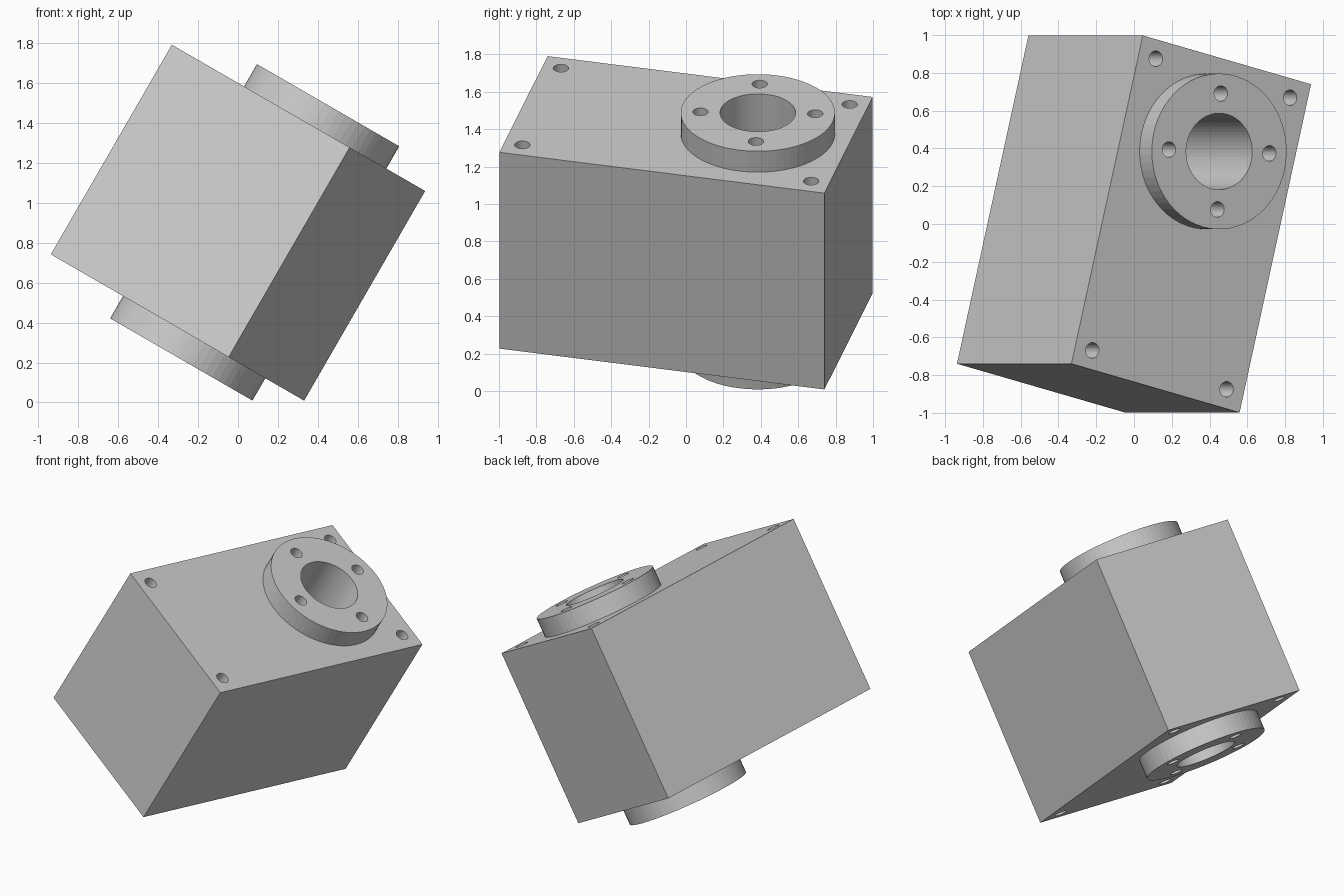
import bpy, bmesh
from math import radians, cos, sin
from mathutils import Matrix, Vector

if "Cube" in bpy.data.objects:
    bpy.data.objects.remove(bpy.data.objects["Cube"])

# Tilted frame of the whole block
FRAME = (Matrix.Translation((0, 0, 0.9))
         @ Matrix.Rotation(radians(30), 4, 'Y')
         @ Matrix.Rotation(radians(-14.1), 4, 'Z'))
HALF = Vector((0.53, 0.896, 0.606))
BORE_Y = 0.396
FLANGE_TOP = 0.735


def make_object(name, bm):
    mesh = bpy.data.meshes.new(name)
    bm.to_mesh(mesh)
    bm.free()
    obj = bpy.data.objects.new(name, mesh)
    obj.matrix_world = FRAME
    bpy.context.collection.objects.link(obj)
    return obj


def add_cylinder(bm, x, y, radius, depth, sides):
    bmesh.ops.create_cone(bm, cap_ends=True, segments=sides, radius1=radius,
                          radius2=radius, depth=depth,
                          matrix=Matrix.Translation((x, y, 0)))


def boolean(target, cutter, operation):
    mod = target.modifiers.new(operation.lower(), 'BOOLEAN')
    mod.operation = operation
    mod.solver = 'EXACT'
    mod.object = cutter
    cutter.hide_render = True
    bpy.context.view_layer.objects.active = target
    bpy.ops.object.modifier_apply(modifier=mod.name)
    bpy.data.objects.remove(cutter)


# Rectangular housing
bm = bmesh.new()
bmesh.ops.create_cube(bm, size=2, matrix=Matrix.Diagonal((*HALF, 1)))
housing = make_object("bearing_housing", bm)

# Flange passing through, raised on both faces
bm = bmesh.new()
add_cylinder(bm, 0, BORE_Y, 0.412, 2 * FLANGE_TOP, 64)
boolean(housing, make_object("flange", bm), 'UNION')

# Central bore, flange bolt circle and corner mounting holes
bm = bmesh.new()
add_cylinder(bm, 0, BORE_Y, 0.202, 2, 64)
for i in range(4):
    a = radians(12.2 + 90 * i)
    add_cylinder(bm, 0.307 * cos(a), BORE_Y + 0.307 * sin(a), 0.041, 2, 32)
for sx in (-1, 1):
    for sy in (-1, 1):
        add_cylinder(bm, sx * 0.423, sy * 0.796, 0.041, 2, 32)
boolean(housing, make_object("hole_cutters", bm), 'DIFFERENCE')
